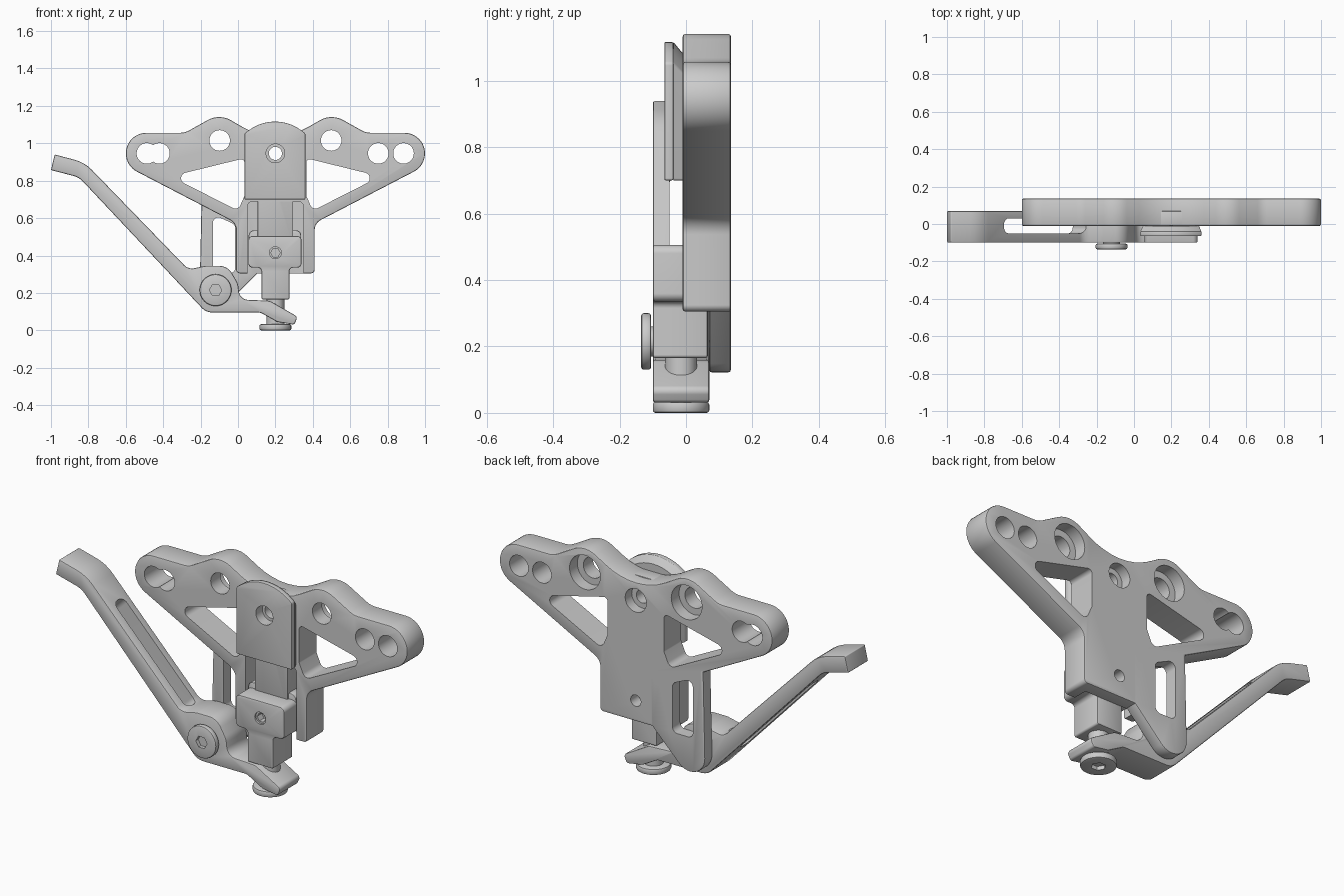
import bpy, bmesh, math
from mathutils import Matrix, Vector

if "Cube" in bpy.data.objects:
    bpy.data.objects.remove(bpy.data.objects["Cube"])

CX = 0.2  # symmetry line of the bracket


def fillet(pts):
    """Round every corner (x, z, r) of a closed outline."""
    out = []
    for i, (x, z, r) in enumerate(pts):
        p = Vector((x, z))
        if r == 0:
            out.append(p)
            continue
        d1 = (Vector(pts[i - 1][:2]) - p).normalized()
        d2 = (Vector(pts[(i + 1) % len(pts)][:2]) - p).normalized()
        half = d1.angle(d2) / 2
        c = p + (d1 + d2).normalized() * r / math.sin(half)
        t = r / math.tan(half)
        v1, v2 = p + d1 * t - c, p + d2 * t - c
        a = math.atan2(v1.y, v1.x)
        d = math.atan2(v2.y, v2.x) - a
        d = (d + math.pi) % (2 * math.pi) - math.pi
        n = max(2, int(abs(d) / 0.13))
        out += [c + r * Vector((math.cos(a + d * k / n), math.sin(a + d * k / n))) for k in range(n + 1)]
    return out


def ring(x, z, r, n=40):
    return [Vector((x + r * math.cos(2 * math.pi * k / n), z + r * math.sin(2 * math.pi * k / n))) for k in range(n)]


def apply(o, mod):
    bpy.context.view_layer.objects.active = o
    bpy.ops.object.modifier_apply(modifier=mod.name)


def prism(name, outline, y0, y1, bevel=0.007, m=None, taper=None):
    """Extrude an x-z outline from y0 to y1."""
    bm = bmesh.new()
    f = bm.faces.new([bm.verts.new((p.x, y0, p.y)) for p in outline])
    g = bmesh.ops.extrude_face_region(bm, geom=[f])
    for v in g["geom"]:
        if isinstance(v, bmesh.types.BMVert):
            v.co.y = y1
            if taper:
                ox, oz, s = taper
                v.co.x = ox + (v.co.x - ox) * s
                v.co.z = oz + (v.co.z - oz) * s
    bmesh.ops.recalc_face_normals(bm, faces=bm.faces)
    if m:
        bm.transform(m)
    me = bpy.data.meshes.new(name)
    bm.to_mesh(me)
    bm.free()
    o = bpy.data.objects.new(name, me)
    bpy.context.collection.objects.link(o)
    if bevel:
        b = o.modifiers.new("bevel", "BEVEL")
        b.width, b.segments, b.limit_method = bevel, 2, "ANGLE"
        b.angle_limit = math.radians(40)
        b.use_clamp_overlap = False
        apply(o, b)
    return o


def combine(o, other, op="DIFFERENCE"):
    b = o.modifiers.new("bool", "BOOLEAN")
    b.object, b.operation, b.solver = other, op, "EXACT"
    apply(o, b)
    bpy.data.objects.remove(other)


def cut(o, outline, y0=-1, y1=1, m=None):
    combine(o, prism("cutter", outline, y0, y1, 0, m))


def box(x0, x1, z0, z1, r):
    return fillet([(x0, z0, r), (x1, z0, r), (x1, z1, r), (x0, z1, r)])


# main bracket plate, mirrored outline
half = [(0, .986, .35), (.3, 1.159, .125), (.484, 1.056, .1), (1.14, 1.056, .11),
        (.21, .573, .06), (.21, .305, .02)]
full = half + [(-u, z, r) for u, z, r in reversed(half[1:])]
plate = prism("bracket_plate", fillet([(CX + u, z, r) for u, z, r in full]), -.01, .135)

# rear arm that carries the lever pivot
arm = prism("pivot_arm", fillet([(-.195, .68, 0), (.115, .60, 0), (.115, .315, 0), (-.21, -.01, .09)]), .07, .135)
combine(plate, arm, "UNION")
cut(plate, fillet([(-.135, .62, .03), (-.015, .565, .03), (-.015, .305, .03), (-.135, .305, .03)]))

# slide channel, windows and holes in the plate
cut(plate, fillet([(.05, .2, 0), (.35, .2, 0), (.35, .69, .03), (.05, .69, .03)]), -.2, .07)
window = [(.165, .92, .02), (.56, .823, .03), (.20, .64, .03), (.165, .72, .02)]
for s in (-1, 1):
    cut(plate, fillet([(CX + s * u, z, r) for u, z, r in window]))
    cut(plate, ring(CX + s * .298, 1.015, .055))
    cut(plate, ring(CX + s * .298, 1.015, .09), .07, .3)
for x in (-.487, -.42, .75, .885):
    cut(plate, ring(x, .946, .055))
cut(plate, ring(CX, .946, .035))
cut(plate, ring(CX, .946, .062), .08, .3)
cut(plate, ring(CX, .415, .03))

# sliding bar in the channel
slide = prism("slide_bar", box(.105, .295, .45, 1.045, 0), -.008, .069, .003)
cut(slide, ring(CX, .946, .035))

# front cover tab with chamfered back
tab_line = fillet([(.035, .70, .006), (.36, .70, .006), (.36, 1.053, .015), (CX, 1.177, .235), (.035, 1.053, .015)])
tab = prism("cover_tab", tab_line, -.065, -.038, .004)
tab_back = prism("cover_tab_back", tab_line, -.038, -.0105, 0, taper=(CX, .70, .92))
for o in (tab, tab_back):
    cut(o, ring(CX, .946, .05))

# sliding block and its shoe
block = prism("slide_block", fillet([
    (.055, .505, .025), (.34, .505, .025), (.34, .335, .025), (.275, .335, .02),
    (.275, .165, .01), (.125, .165, .01), (.125, .335, .02), (.055, .335, .025)]), -.10, .066)
cut(block, ring(CX, .415, .032, 24), -.2, -.09)
cut(block, ring(CX, .415, .025, 6), -.2, -.05)
prism("slide_shoe", box(.057, .338, .34, .535, .03), .002, .069)

# lever with pivot boss, handle and foot
lever = prism("lever", fillet([
    (-.98, .94, .005), (-.82, .898, .2), (-.265, .325, .06), (-.175, .345, .05), (-.055, .345, .08),
    (.0, .25, .08), (.01, .165, .05), (.17, .158, .06), (.32, .072, .02), (.30, .03, .015),
    (.21, .045, .05), (.12, .095, .05), (-.17, .095, .08), (-.85, .818, .1), (-1.0, .857, .005)]), -.10, .07)
d = Vector((.7, 0, -.72)).normalized()
frame = Matrix(((d.x, d.z, 0, -.51), (0, 0, 1, 0), (d.z, -d.x, 0, .517), (0, 0, 0, 1)))
cut(lever, box(-.31, .31, -.05, .03, .035), -.12, .12, frame)

# pivot screw
screw = prism("pivot_screw", ring(-.12, .215, .085, 48), -.135, -.105, .008)
cut(screw, ring(-.12, .215, .033, 6), -.2, -.115)
prism("pivot_pin", ring(-.12, .215, .045), -.11, .10, 0)

# foot screw with stem, turned upright
up = Matrix.Translation((CX, -.015, 0)) @ Matrix.Rotation(math.pi / 2, 4, "X")
foot = prism("foot_screw", ring(0, 0, .085, 48), 0, .033, .008, up)
cut(foot, ring(0, 0, .035, 6), -.05, .02, up)
prism("foot_stem", ring(0, 0, .048), .025, .18, 0, up)

# smooth curves, sharp edges
for o in bpy.context.scene.objects:
    o.select_set(True)
bpy.context.view_layer.objects.active = plate
bpy.ops.object.shade_smooth_by_angle(angle=math.radians(30))
